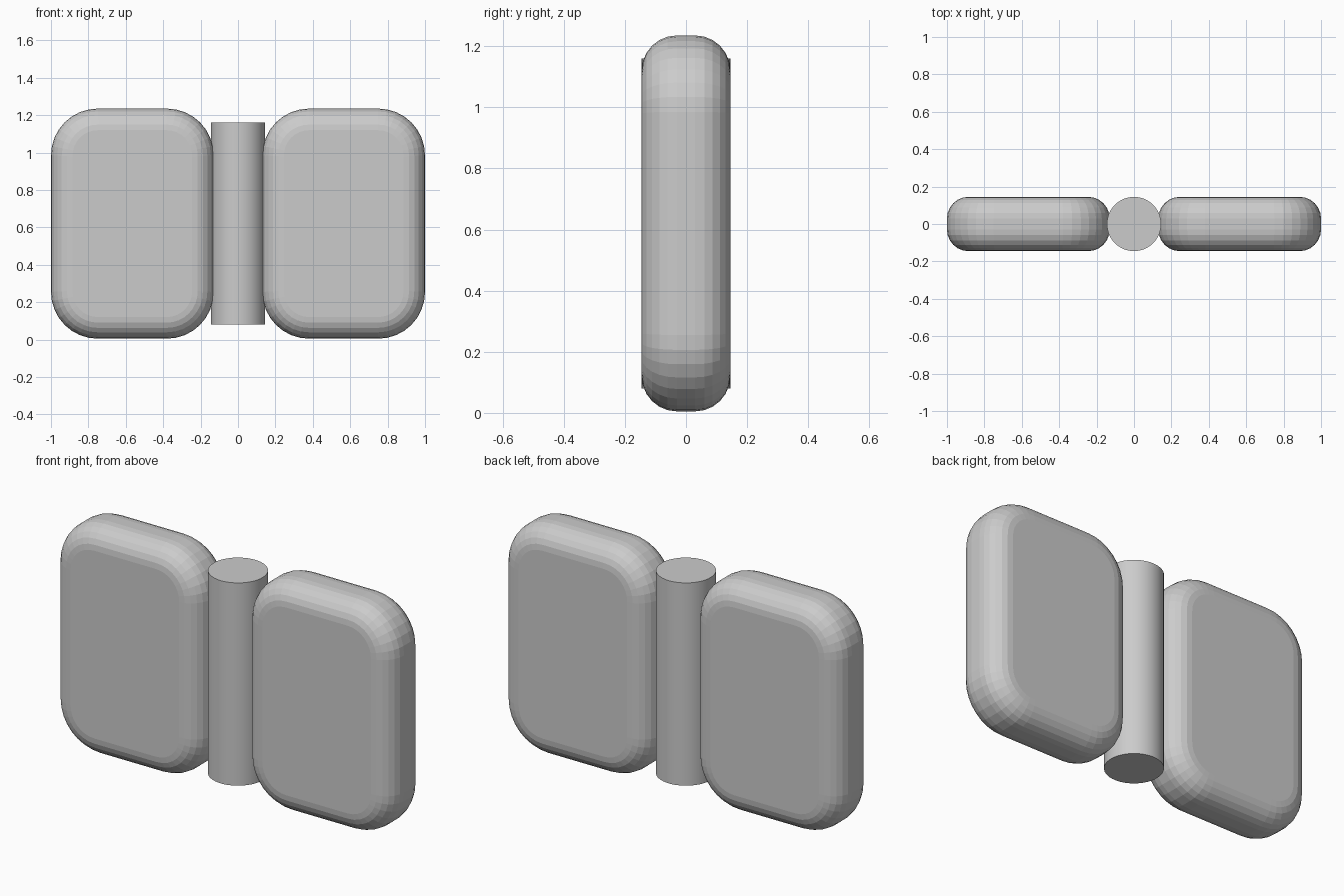
import bpy, bmesh
from mathutils import Matrix

if "Cube" in bpy.data.objects:
    bpy.data.objects.remove(bpy.data.objects["Cube"])

CENTRE_Z = 0.62


def finish(bm, name):
    mesh = bpy.data.meshes.new(name)
    bm.to_mesh(mesh)
    bm.free()
    obj = bpy.data.objects.new(name, mesh)
    bpy.context.collection.objects.link(obj)
    return obj


def pad(name, x):
    bm = bmesh.new()
    bmesh.ops.create_cube(bm, size=1, matrix=Matrix.Translation((x, 0, CENTRE_Z))
                          @ Matrix.Diagonal((0.87, 0.29, 1.23, 1)))
    # Round the outline seen from the front
    deep = [e for e in bm.edges if abs(e.verts[0].co.y - e.verts[1].co.y) > 0.1]
    bmesh.ops.bevel(bm, geom=deep, offset=0.25, segments=8, profile=0.5, affect='EDGES')
    # Soften the front and back rims
    rims = [e for e in bm.edges if abs(e.verts[0].co.y - e.verts[1].co.y) < 0.01]
    bmesh.ops.bevel(bm, geom=rims, offset=0.115, segments=6, profile=0.5, affect='EDGES')
    return finish(bm, name)


# Two cushion-like pads
pad("left_pad", -0.565)
pad("right_pad", 0.565)

# Central post
bm = bmesh.new()
bmesh.ops.create_cone(bm, cap_ends=True, segments=48, radius1=0.145, radius2=0.145,
                      depth=1.08, matrix=Matrix.Translation((0, 0, CENTRE_Z)))
post = finish(bm, "centre_post")
bpy.context.view_layer.objects.active = post
post.select_set(True)
bpy.ops.object.shade_smooth_by_angle()
